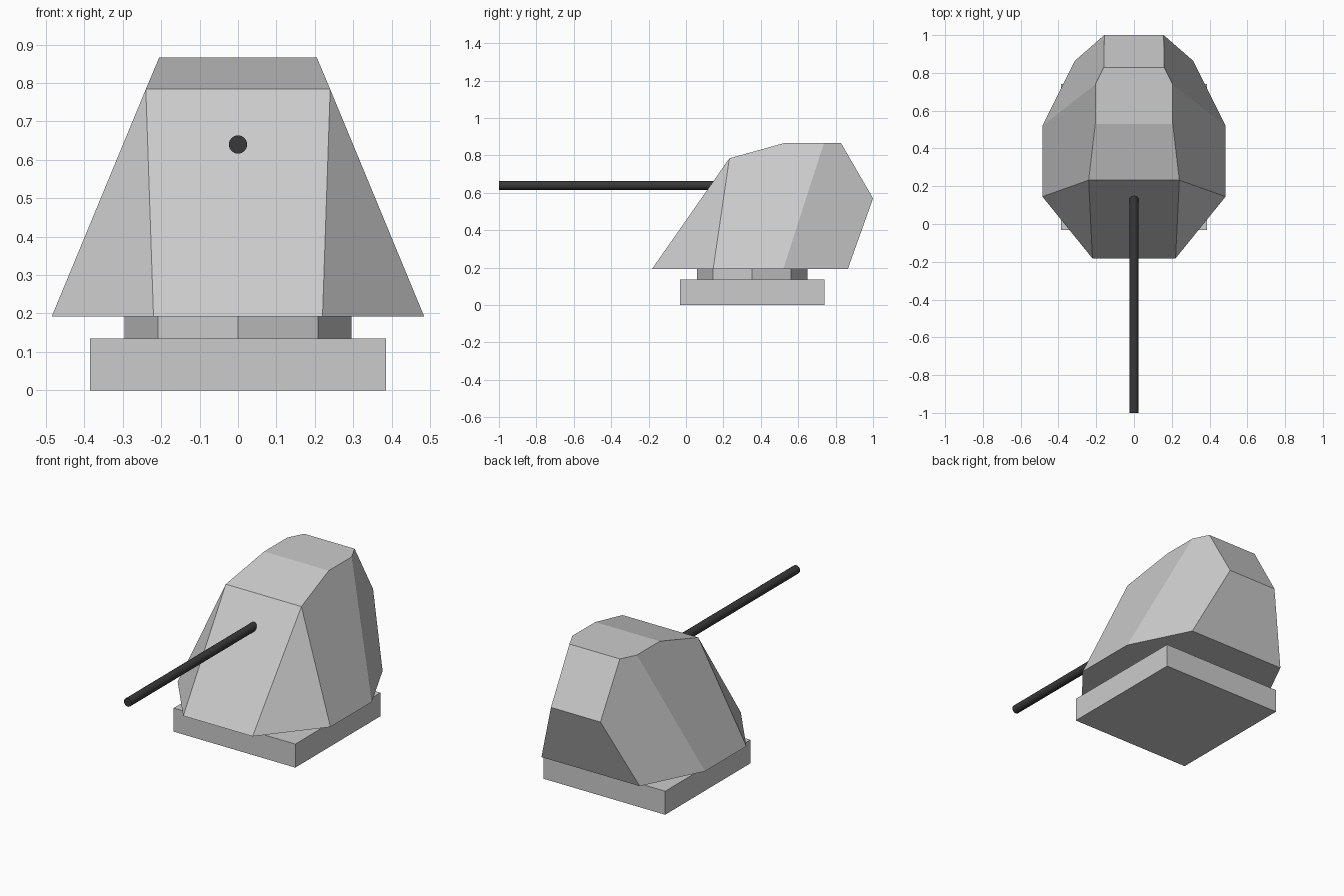
import bpy, bmesh
from math import radians

if "Cube" in bpy.data.objects:
    bpy.data.objects.remove(bpy.data.objects["Cube"])


def prism(name, sides, radius, depth, location, rotation=(0, 0, 0)):
    bpy.ops.mesh.primitive_cylinder_add(vertices=sides, radius=radius, depth=depth,
                                        location=location, rotation=rotation)
    ob = bpy.context.object
    ob.name = name
    return ob


# Square base slab
bpy.ops.mesh.primitive_cube_add(size=1, location=(0, 0.354, 0.0675))
base = bpy.context.object
base.name = "base_slab"
base.scale = (0.772, 0.772, 0.135)

# Octagonal swivel collar, set slightly into the slab and housing
prism("swivel_collar", 8, 0.295, 0.058, (0, 0.354, 0.163))

# Faceted housing: half of its corners, mirrored and wrapped in a convex hull
corners = [
    (0.22, -0.182, 0.192), (0.485, 0.145, 0.192),    # bottom rim
    (0.485, 0.52, 0.192), (0.312, 0.865, 0.192),
    (0.24, 0.232, 0.784),                            # top of sloped front
    (0.205, 0.53, 0.867), (0.205, 0.738, 0.867),     # roof
    (0.16, 0.828, 0.867),
    (0.157, 1.0, 0.57),                              # rear ridge
]
bm = bmesh.new()
for x, y, z in corners:
    for side in (-1, 1):
        bm.verts.new((side * x, y, z))
bmesh.ops.convex_hull(bm, input=bm.verts)
bmesh.ops.dissolve_limit(bm, angle_limit=radians(3), verts=bm.verts, edges=bm.edges)
bmesh.ops.recalc_face_normals(bm, faces=bm.faces)
mesh = bpy.data.meshes.new("turret_housing")
bm.to_mesh(mesh)
bm.free()
bpy.context.collection.objects.link(bpy.data.objects.new("turret_housing", mesh))

# Slim dark barrel
barrel = prism("barrel", 16, 0.024, 1.2, (0, -0.4, 0.64), (radians(90), 0, 0))
bpy.ops.object.shade_smooth_by_angle(angle=radians(40))
dark = bpy.data.materials.new("dark_metal")
dark.diffuse_color = (0.04, 0.04, 0.04, 1)
dark.use_nodes = True
dark.node_tree.nodes["Principled BSDF"].inputs["Base Color"].default_value = dark.diffuse_color
barrel.data.materials.append(dark)
